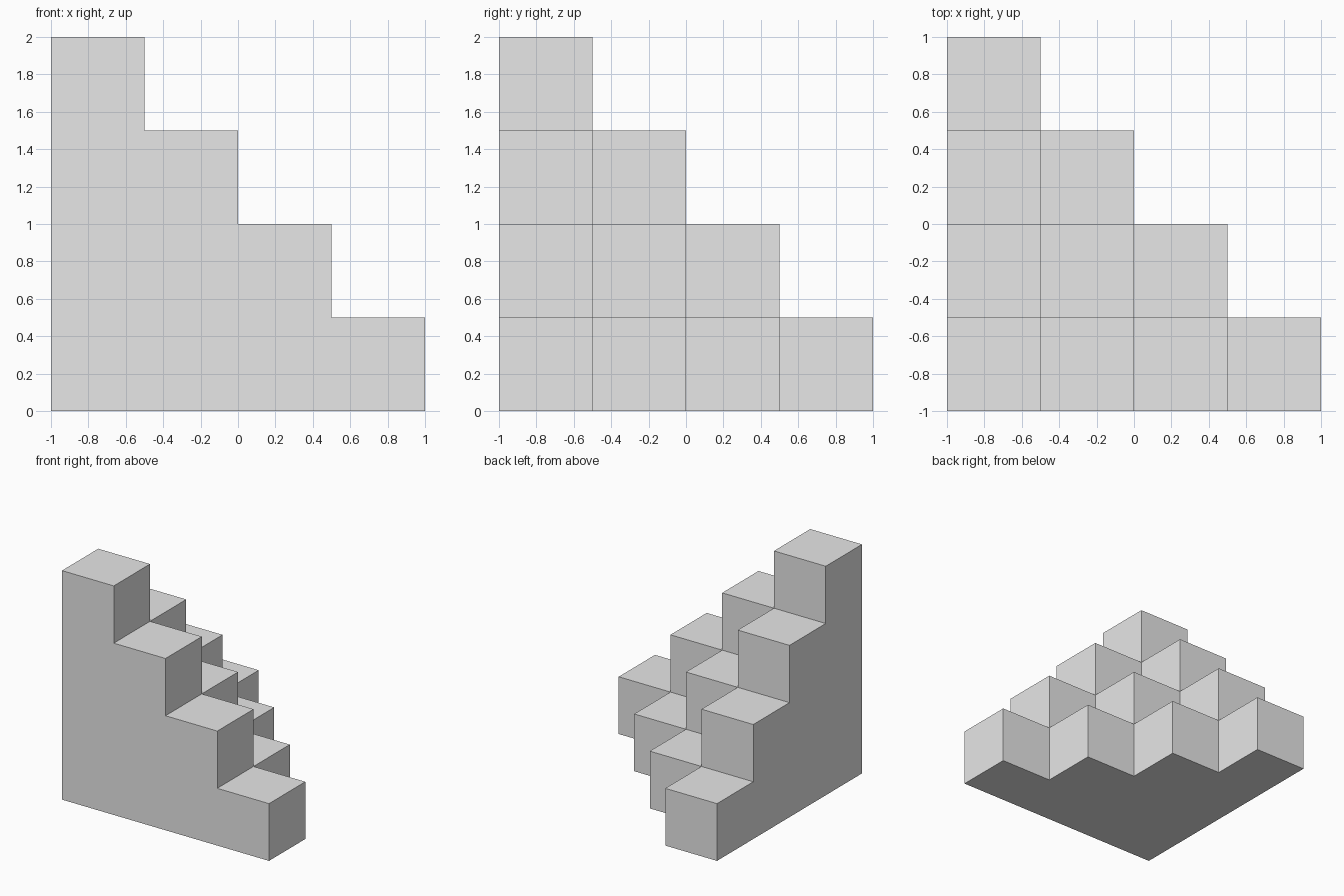
import bpy, bmesh
from mathutils import Vector

cube = bpy.data.objects.get("Cube")
if cube:
    bpy.data.objects.remove(cube, do_unlink=True)

STEPS = 4
SIZE = 2 / STEPS

# Plain grey material
grey = bpy.data.materials.new("light_grey")
grey.use_nodes = True
colour = (0.8, 0.8, 0.8, 1)
grey.diffuse_color = colour
grey.node_tree.nodes["Principled BSDF"].inputs["Base Color"].default_value = colour


def filled(cell):
    """True for the blocks stacked into the corner."""
    return min(cell) >= 0 and sum(cell) < STEPS


# Outer skin of the stacked blocks: one square wherever a block meets air
bm = bmesh.new()
origin = Vector((-1, -1, 0))
cells = [(i, j, k) for i in range(STEPS) for j in range(STEPS)
         for k in range(STEPS) if filled((i, j, k))]
for cell in cells:
    for axis in range(3):
        for side in (0, 1):
            neighbour = list(cell)
            neighbour[axis] += 2 * side - 1
            if filled(neighbour):
                continue
            u, v = (axis + 1) % 3, (axis + 2) % 3
            corners = []
            for du, dv in ((0, 0), (1, 0), (1, 1), (0, 1)):
                p = Vector(cell)
                p[axis] += side
                p[u] += du
                p[v] += dv
                corners.append(bm.verts.new(origin + p * SIZE))
            bm.faces.new(corners if side else corners[::-1])

# Weld the squares and merge the flat walls and base into single faces
bmesh.ops.remove_doubles(bm, verts=bm.verts, dist=0.001)
bmesh.ops.dissolve_limit(bm, angle_limit=0.01, verts=bm.verts, edges=bm.edges)
bmesh.ops.recalc_face_normals(bm, faces=bm.faces)

mesh = bpy.data.meshes.new("corner_steps")
bm.to_mesh(mesh)
bm.free()
mesh.materials.append(grey)
steps = bpy.data.objects.new("corner_steps", mesh)
bpy.context.collection.objects.link(steps)
